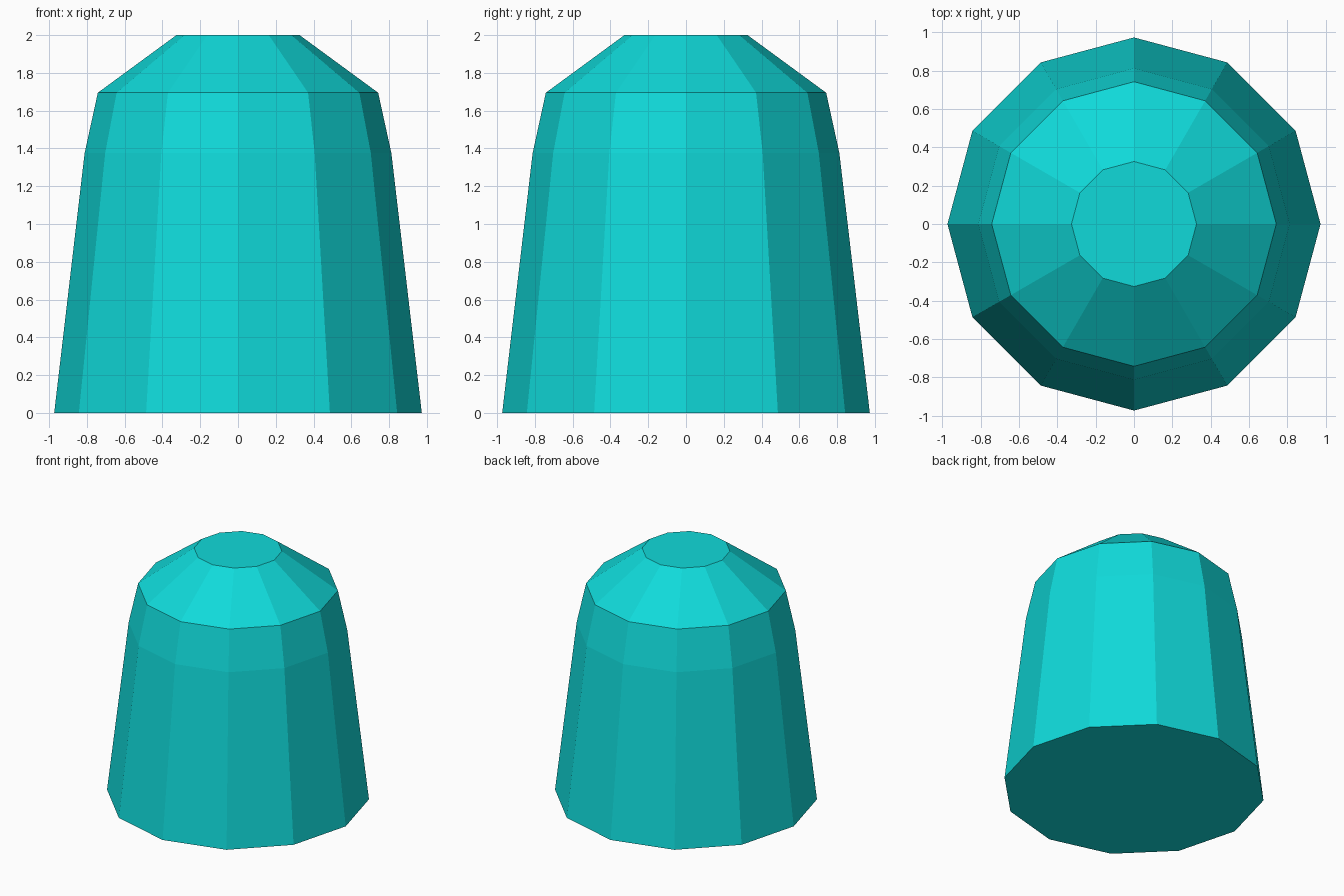
import bpy
import bmesh
from math import cos, sin, tau

cube = bpy.data.objects.get("Cube")
if cube:
    bpy.data.objects.remove(cube, do_unlink=True)

SIDES = 12
# (radius, height) rings from the base to the flat top
PROFILE = [(0.973, 0.0), (0.812, 1.375), (0.742, 1.695), (0.326, 2.0)]

# Turquoise material
colour = (0.005, 0.7, 0.7, 1.0)
turquoise = bpy.data.materials.new("turquoise")
turquoise.use_nodes = True
turquoise.diffuse_color = colour
bsdf = next(n for n in turquoise.node_tree.nodes if n.type == "BSDF_PRINCIPLED")
bsdf.inputs["Base Color"].default_value = colour

# Tapered body: stacked rings, bridged, with a cap at each end
bm = bmesh.new()
angles = [tau * i / SIDES for i in range(SIDES)]
rings = [[bm.verts.new((r * cos(a), r * sin(a), z)) for a in angles]
         for r, z in PROFILE]
for low, high in zip(rings, rings[1:]):
    for i in range(SIDES):
        j = (i + 1) % SIDES
        bm.faces.new((low[i], low[j], high[j], high[i]))
bm.faces.new(rings[0][::-1])
bm.faces.new(rings[-1])
bm.normal_update()

mesh = bpy.data.meshes.new("tapered_body")
bm.to_mesh(mesh)
bm.free()
mesh.materials.append(turquoise)
body = bpy.data.objects.new("tapered_body", mesh)
bpy.context.collection.objects.link(body)
